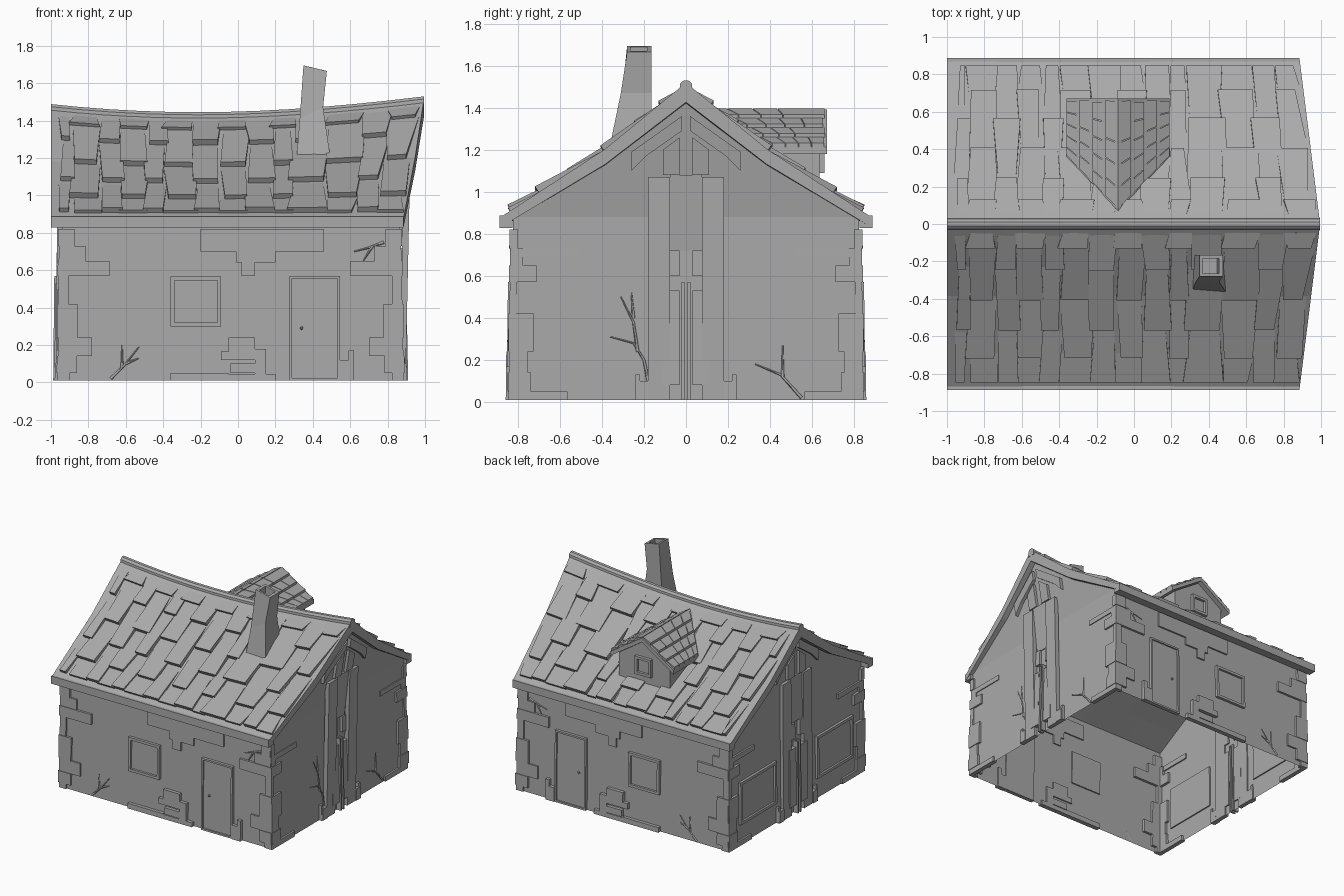
import bpy, bmesh, random
from mathutils import Vector

random.seed(4)
if "Cube" in bpy.data.objects:
    bpy.data.objects.remove(bpy.data.objects["Cube"])

grey = bpy.data.materials.new("plain_grey")
grey.use_nodes = True
GREY = (0.4, 0.4, 0.4, 1)
grey.diffuse_color = GREY
grey.node_tree.nodes["Principled BSDF"].inputs["Base Color"].default_value = GREY


def finish(name, bm):
    bmesh.ops.recalc_face_normals(bm, faces=bm.faces)
    mesh = bpy.data.meshes.new(name)
    bm.to_mesh(mesh)
    bm.free()
    mesh.materials.append(grey)
    obj = bpy.data.objects.new(name, mesh)
    bpy.context.collection.objects.link(obj)


def loft(bm, rings):
    """Join rings of points with quads and close both ends."""
    vs = [[bm.verts.new(p) for p in ring] for ring in rings]
    n = len(vs[0])
    for a, b in zip(vs, vs[1:]):
        for i in range(n):
            bm.faces.new((a[i], a[(i + 1) % n], b[(i + 1) % n], b[i]))
    bm.faces.new(vs[0])
    bm.faces.new(vs[-1])


def prism(bm, pts, place, d0, d1):
    loft(bm, [[place(u, z, d) for u, z in pts] for d in (d0, d1)])


def rect(u0, u1, z0, z1):
    return [(u0, z0), (u1, z0), (u1, z1), (u0, z1)]


def plates(name, rects, place, depth):
    bm = bmesh.new()
    for r in rects:
        prism(bm, rect(*r), place, -0.01, depth)
    finish(name, bm)


def frame(name, u0, u1, z0, z1, b, place, depth):
    plates(name, [(u0, u1, z0, z0 + b), (u0, u1, z1 - b, z1),
                  (u0, u0 + b, z0 + b, z1 - b), (u1 - b, u1, z0 + b, z1 - b)], place, depth)


# Wall surfaces: (along, height, outward) to space
def long_wall(side):
    return lambda u, z, d: Vector((u, side * (0.832 - 0.012 * z + d), z))


def right_gable(u, z, d):
    x = 0.872 - 0.02 * z if z < 0.83 else 0.855 + 0.165 * (z - 0.83)
    return Vector((x + d, u, z))


def left_gable(u, z, d):
    return Vector((-(0.95 - 0.01 * min(z, 0.83)) - d, u, z))


# Sagging, leaning roof surface
EAVE, END = 0.885, 0.885


def roof(x, y, lift=0.0):
    a = abs(y)
    z = 1.42 - 0.727 * a if a < 0.385 else 1.14 - 0.56 * (a - 0.385)
    s = 1 - a / EAVE
    z += s * (0.03 * x + 0.07 * x * x)
    return Vector((x + 0.11 * s * max(0, x / END) ** 2, y, z + lift))


# Roof deck, thicker toward the ridge
bm = bmesh.new()
ys = [EAVE, 0.64, 0.385, 0.19, 0, -0.19, -0.385, -0.64, -EAVE]
rings = []
for i in range(15):
    x = -1 + i * (1 + END) / 14
    rings.append([roof(x, y, 0.018) for y in ys]
                 + [roof(x, y, -0.03 - 0.045 * (1 - abs(y) / EAVE)) for y in reversed(ys)])
loft(bm, rings)
finish("roof_deck", bm)

# Square eave boards
bm = bmesh.new()
for side in (-1, 1):
    loft(bm, [[Vector((x, side * y, z)) for y, z in rect(.825, .888, .828, .888)] for x in (-1, END)])
finish("eave_boards", bm)

# Ridge cap
bm = bmesh.new()
cap = [(-0.032, -0.03), (-0.028, 0.014), (-0.012, 0.028), (0.012, 0.028), (0.028, 0.014), (0.032, -0.03)]
rings = []
for i in range(13):
    top = roof(-1 + i * (1 + END) / 12, 0)
    rings.append([top + Vector((0, y, z)) for y, z in cap])
loft(bm, rings)
finish("ridge_cap", bm)

# Staggered shingles, lifted square to the slope at their lower edge
columns = [-.945, -.89, -.74, -.62, -.49, -.39, -.23, -.09, .05, .18, .28, .46, .62, .74, .86]
even_rows = [(.825, .55), (.545, .22), (.225, .05)]
odd_rows = [(.83, .67), (.695, .38), (.385, .1), (.115, .04)]
bm = bmesh.new()
for side in (-1, 1):
    for c, (x0, x1) in enumerate(zip(columns, columns[1:])):
        for r, (low, high) in enumerate(odd_rows if c % 2 else even_rows):
            j = [random.uniform(-0.02, 0.02) for _ in range(4)]
            up = 0.034 if c % 2 and r in (0, 3) else random.uniform(0.042, 0.05)
            corners = [(x0 + j[0], low, up), (x1 + j[1], low, up),
                       (x1 + j[2], high, 0.014), (x0 + j[3], high, 0.014)]
            loft(bm, [[roof(x, side * y, 0.005) for x, y, h in corners],
                      [roof(x, side * y, 0.87 * h) + Vector((0, side * 0.5 * h, 0)) for x, y, h in corners]])
finish("shingles", bm)

# Open-bottomed wall shell
bm = bmesh.new()
heights = [0.822, 0.64, 0.385, 0, -0.385, -0.64, -0.822]


def gable_ring(x_top, place):
    low = [place(y, 0.01, 0) for y in (-0.832, 0.832)]
    up = [place(y, roof(x_top, y).z - 0.02, 0) for y in heights]
    return [bm.verts.new(p) for p in low + up]


left = gable_ring(-0.94, left_gable)
right = gable_ring(0.87, right_gable)
for ring in (left, right):
    bm.faces.new((ring[0], ring[1], ring[2], ring[8]))
    bm.faces.new(ring[2:])
for a, b in ((1, 2), (0, 8)):
    bm.faces.new((left[a], left[b], right[b], right[a]))
finish("walls", bm)

# Long walls: door, window and loose stonework on both sides
eave_patch = [(-.2, .46, .7, .82), (-.01, .2, .64, .7), (.02, .09, .57, .64)]
stones = [(-.36, -.05, .01, .05), (-.09, .2, .01, .045), (-.04, .09, .05, .1), (-.09, .11, .12, .165),
          (-.05, .09, .165, .24), (.09, .15, .045, .18), (.545, .59, .01, .12), (.59, .62, .01, .17)]
for side, label in ((-1, "front"), (1, "back")):
    wall = long_wall(side)
    frame(label + "_window_frame", -.36, -.09, .3, .565, .02, wall, .022)
    plates(label + "_window_pane", [(-.34, -.11, .32, .545)], wall, .005)
    frame(label + "_door_frame", .275, .545, .01, .57, .014, wall, .022)
    plates(label + "_door", [(.289, .531, .015, .556)], wall, .01)
    plates(label + "_eave_patch", eave_patch, wall, .014)
    plates(label + "_stones", stones, wall, .026)
    bm = bmesh.new()
    bmesh.ops.create_icosphere(bm, subdivisions=1, radius=.01)
    bmesh.ops.translate(bm, verts=bm.verts, vec=wall(.34, .29, .015))
    finish(label + "_door_knob", bm)

# Corner stones: bottom, top, reach along long wall, reach along gable
quoins = [(.01, .05, .06, .28), (.05, .14, .1, .11), (.14, .24, .18, .09), (.24, .42, .1, .12),
          (.42, .57, .05, .03), (.57, .65, .27, .13), (.65, .73, .14, .06), (.73, .82, .08, .04)]
for gable, end, name in ((left_gable, -1, "left"), (right_gable, 1, "right")):
    for side in (-1, 1):
        wall = long_wall(side)
        bm = bmesh.new()
        for i, (z0, z1, reach, turn) in enumerate(quoins):
            out = .018 if i % 2 else .013
            x = gable(0, (z0 + z1) / 2, 0.012).x
            prism(bm, rect(x - end * reach, x, z0, z1), wall, -.02, out)
            y = wall(0, z0, out - 0.002).y
            prism(bm, rect(y - side * turn, y, z0, z1), gable, -.02, out + .002)
        prism(bm, rect(side * .52, side * .78, .69, .73), gable, -.01, .014)
        finish(name + ("_front" if side < 0 else "_back") + "_corner_stones", bm)

    # Gable timbers, mirrored about the middle
    bm = bmesh.new()
    for s in (-1, 1):
        for y0, y1, z0, z1, d in ((.075, .18, .01, 1.07, .024), (.03, .11, .08, .53, .032),
                                  (.008, .022, .01, .57, .038), (.18, .235, .01, .1, .03),
                                  (.22, .24, .01, .13, .024), (.03, .075, .6, .72, .026)):
            prism(bm, rect(s * y0, s * y1, z0, z1), gable, -.01, d)
        prism(bm, [(s * .03, 1.08), (s * .11, 1.08), (s * .11, 1.2), (s * .03, 1.26)], gable, -.01, .022)
        prism(bm, [(s * .26, 1.1), (s * .26, 1.19), (s * .02, 1.36), (s * .02, 1.29), (s * .19, 1.17)],
              gable, -.01, .026)
    prism(bm, rect(-.075, .075, .72, 1.08), gable, -.01, .014)
    finish(name + "_gable_timbers", bm)

# Two wide windows in the left gable
for s, label in ((-1, "front"), (1, "back")):
    y0, y1 = sorted((s * .25, s * .7))
    frame("left_gable_window_" + label, y0, y1, .17, .5, .022, left_gable, .02)
    plates("left_gable_pane_" + label, [(y0 + .022, y1 - .022, .192, .478)], left_gable, .005)


# Bare creeping branches
def branches(name, paths, place):
    data = bpy.data.curves.new(name, "CURVE")
    data.dimensions = "3D"
    data.bevel_depth = .008
    data.bevel_resolution = 0
    for path in paths:
        sp = data.splines.new("POLY")
        sp.points.add(len(path) - 1)
        for i, (u, z) in enumerate(path):
            sp.points[i].co = (*place(u, z, .005), 1)
            sp.points[i].radius = 1 - .65 * i / (len(path) - 1)
    data.materials.append(grey)
    bpy.context.collection.objects.link(bpy.data.objects.new(name, data))


branches("gable_branch_front", [[(-.18, .1), (-.2, .2), (-.25, .28), (-.36, .31)],
                                [(-.23, .24), (-.25, .38), (-.31, .5)], [(-.25, .4), (-.26, .52)]], right_gable)
branches("gable_branch_back", [[(.55, .02), (.45, .13), (.33, .18)], [(.46, .12), (.46, .27)]], right_gable)
for side, label in ((-1, "front"), (1, "back")):
    branches(label + "_branch", [[(-.68, .02), (-.6, .1), (-.53, .19)], [(-.62, .08), (-.62, .2)],
                                 [(-.6, .1), (-.53, .13)], [(.78, .75), (.7, .72), (.62, .7)],
                                 [(.72, .73), (.67, .65)]], long_wall(side))

# Leaning hollow chimney
bm = bmesh.new()


def chimney_ring(x0, x1, y0, y1, z0, z1):
    return [(x0, y0, z0), (x1, y0, z1), (x1, y1, z1), (x0, y1, z0)]


loft(bm, [chimney_ring(.31, .49, -.36, -.165, 1.16, 1.23), chimney_ring(.33, .455, -.31, -.165, 1.41, 1.47),
          chimney_ring(.35, .475, -.28, -.165, 1.695, 1.665), chimney_ring(.37, .455, -.265, -.185, 1.69, 1.67),
          chimney_ring(.36, .445, -.265, -.185, 1.56, 1.55)])
finish("chimney", bm)


# Dormer on the back slope
MID = -.085


def dormer(u, z, d):
    return Vector((MID + u, .635 + d, z))


bm = bmesh.new()
prism(bm, [(-.22, 1.0), (.22, 1.0), (.22, 1.21), (0, 1.355), (-.22, 1.21)], dormer, -.32, 0)
finish("dormer_walls", bm)
frame("dormer_window_frame", -.07, .07, 1.09, 1.23, .02, dormer, .025)
plates("dormer_window_pane", [(-.05, .05, 1.11, 1.21)], dormer, .005)


def slope(s, u, v, lift):
    p = Vector((MID + s * .275 * u, .67, 1.39 - .18 * u + lift))
    p.y += (.07 + .29 * u - .67) * v
    return p


bm, tiles = bmesh.new(), bmesh.new()
for s in (-1, 1):
    quad = [(0, 0), (1, 0), (1, 1), (0, 1)]
    loft(bm, [[slope(s, u, v, h) for u, v in quad] for h in (-.03, .003)])
    for r in range(4):
        for c in range(5):
            u0, u1 = r / 4 + .01, (r + 1) / 4
            v0 = max(.02, c / 5 + (.04 if r % 2 else 0))
            v1 = min(.98, v0 + .19)
            loft(tiles, [[slope(s, u, v, h) for u, v, h in ((u0, v0, a), (u1, v0, b), (u1, v1, b), (u0, v1, a))]
                         for a, b in ((0, 0), (.008, .022))])
finish("dormer_roof", bm)
finish("dormer_shingles", tiles)
